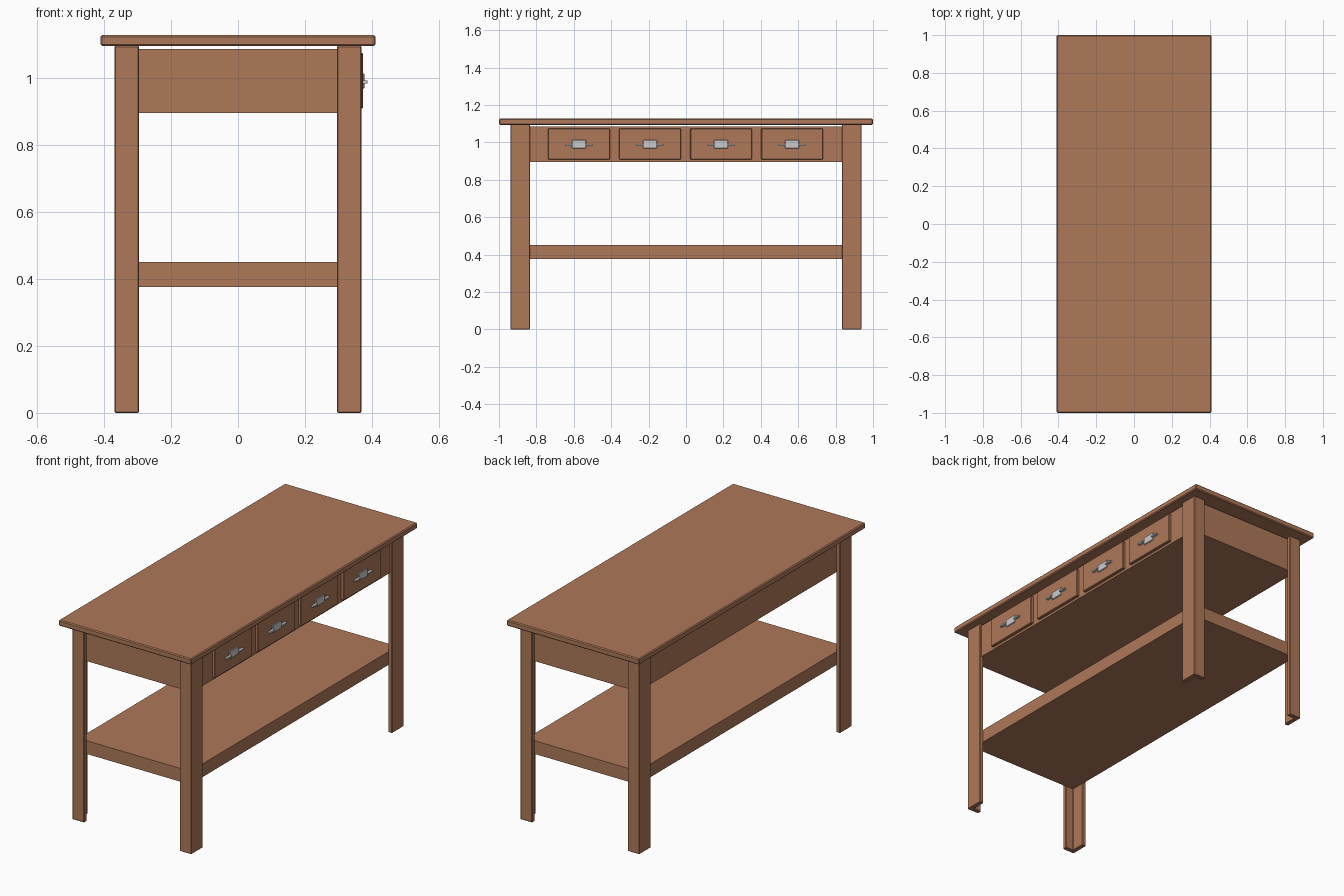
import bpy, bmesh

if "Cube" in bpy.data.objects:
    bpy.data.objects.remove(bpy.data.objects["Cube"])


def material(name, rgb):
    m = bpy.data.materials.new(name)
    m.diffuse_color = (*rgb, 1)
    m.use_nodes = True
    m.node_tree.nodes["Principled BSDF"].inputs["Base Color"].default_value = m.diffuse_color
    return m


wood = material("warm brown wood", (0.42, 0.19, 0.1))
metal = material("light grey metal", (0.6, 0.6, 0.6))


def finish(name, bm, mat, bevel):
    bmesh.ops.recalc_face_normals(bm, faces=bm.faces[:])
    me = bpy.data.meshes.new(name)
    bm.to_mesh(me)
    bm.free()
    me.materials.append(mat)
    ob = bpy.data.objects.new(name, me)
    bpy.context.collection.objects.link(ob)
    if bevel:
        mod = ob.modifiers.new("Bevel", 'BEVEL')
        mod.width = bevel
        mod.segments = 1
    return ob


def prism(name, pts, z0, z1, mat, bevel=0):
    """Extrude a flat xy outline from z0 to z1."""
    bm = bmesh.new()
    face = bm.faces.new([bm.verts.new((x, y, z0)) for x, y in pts])
    top = bmesh.ops.extrude_face_region(bm, geom=[face])["geom"]
    verts = [v for v in top if isinstance(v, bmesh.types.BMVert)]
    bmesh.ops.translate(bm, verts=verts, vec=(0, 0, z1 - z0))
    return finish(name, bm, mat, bevel)


def box(name, x0, x1, y0, y1, z0, z1, mat, bevel=0):
    return prism(name, [(x0, y0), (x1, y0), (x1, y1), (x0, y1)], z0, z1, mat, bevel)


# Table top, lower shelf and drawer case (small gap under the top)
box("table_top", -0.41, 0.41, -1, 1, 1.094, 1.127, wood, 0.005)
box("lower_shelf", -0.345, 0.345, -0.915, 0.915, 0.376, 0.45, wood)
box("drawer_case", -0.345, 0.357, -0.915, 0.915, 0.895, 1.085, wood)

# Four L-shaped corner legs
for sx, side in ((-1, "left"), (1, "right")):
    for sy, end in ((-1, "front"), (1, "back")):
        xo, xi, yo, yi, t = 0.368, 0.295, 0.938, 0.835, 0.025
        outline = [(xo, yo), (xi, yo), (xi, yo - t), (xo - t, yo - t), (xo - t, yi), (xo, yi)]
        prism(f"{end}_{side}_leg", [(sx * x, sy * y) for x, y in outline], 0, 1.095, wood, 0.003)

# Four drawers with metal pulls on the right side
for i in range(4):
    y = -0.572 + i * 0.3797
    box(f"drawer_front_{i + 1}", 0.35, 0.373, y - 0.165, y + 0.165, 0.908, 1.074, wood, 0.003)
    box(f"pull_plate_{i + 1}", 0.37, 0.378, y - 0.038, y + 0.038, 0.968, 1.013, metal, 0.003)
    for s, side in ((-1, "front"), (1, "back")):
        ya, yb = sorted((y + s * 0.035, y + s * 0.074))
        box(f"pull_wing_{side}_{i + 1}", 0.37, 0.387, ya, yb, 0.983, 0.991, metal)
